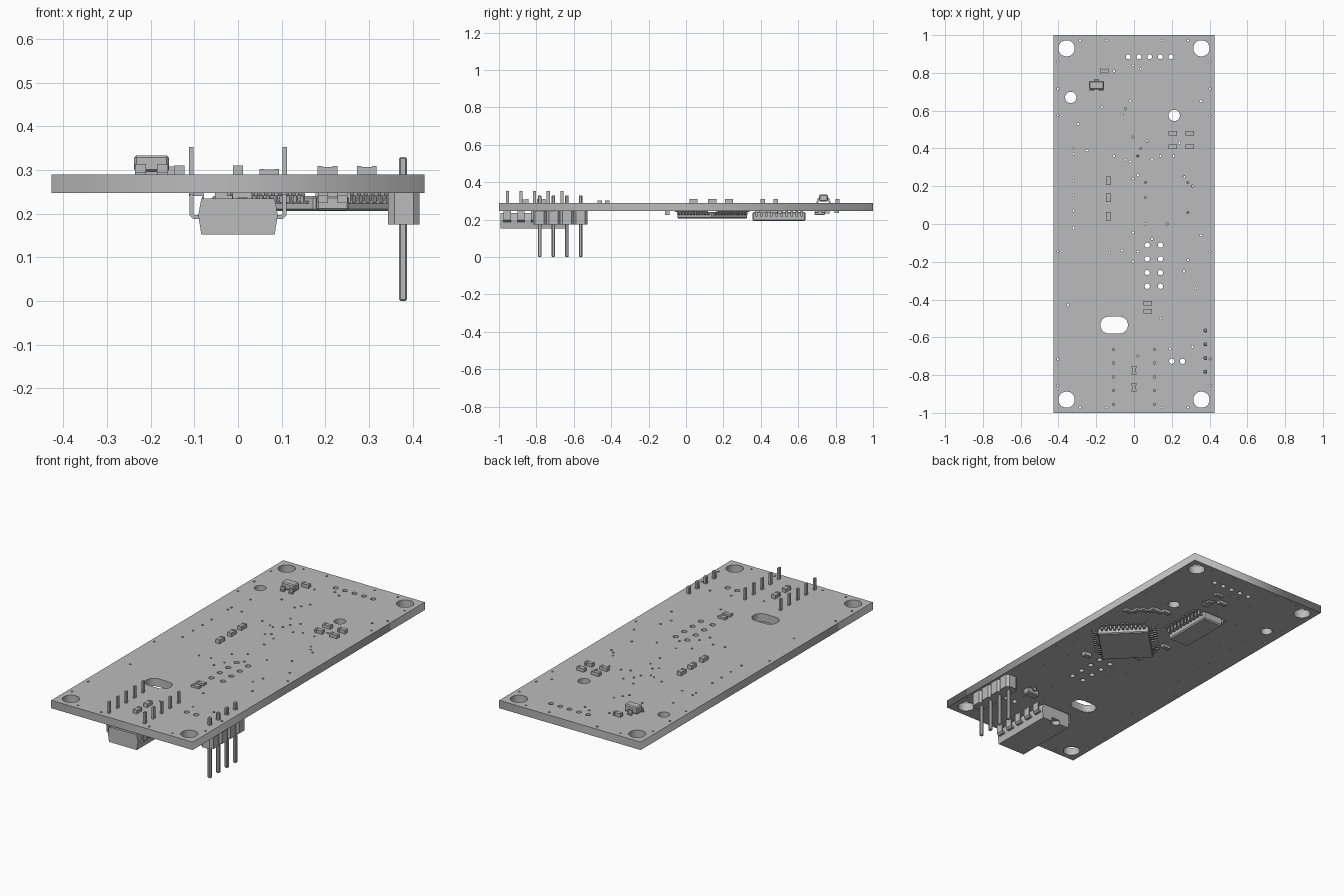
import bpy, bmesh, math
from mathutils import Matrix, Vector

if "Cube" in bpy.data.objects:
    bpy.data.objects.remove(bpy.data.objects["Cube"])

GREY = (0.5, 0.5, 0.5, 1)
grey = bpy.data.materials.new("plain_grey")
grey.use_nodes = True
grey.diffuse_color = GREY
grey.node_tree.nodes["Principled BSDF"].inputs["Base Color"].default_value = GREY

TOP, BOTTOM = 0.29, 0.247


def finish(name, bm, place=None):
    """Turn a bmesh into a named object, optionally moved by a matrix."""
    bmesh.ops.recalc_face_normals(bm, faces=bm.faces)
    mesh = bpy.data.meshes.new(name)
    bm.to_mesh(mesh)
    bm.free()
    mesh.materials.append(grey)
    obj = bpy.data.objects.new(name, mesh)
    bpy.context.collection.objects.link(obj)
    if place:
        mesh.transform(place)
    return obj


def box(bm, center, size, chamfer=0):
    made = bmesh.ops.create_cube(bm, size=1)["verts"]
    for v in made:
        v.co = Vector(center) + Vector(a * b for a, b in zip(v.co, size))
    if chamfer:
        edges = list({e for v in made for e in v.link_edges})
        bmesh.ops.bevel(bm, geom=edges, offset=chamfer, segments=1, affect="EDGES")


def prism(bm, outline, direction):
    """Extrude a closed list of points along a direction."""
    face = bm.faces.new([bm.verts.new(p) for p in outline])
    made = bmesh.ops.extrude_face_region(bm, geom=[face])["geom"]
    moved = [g for g in made if isinstance(g, bmesh.types.BMVert)]
    bmesh.ops.translate(bm, verts=moved, vec=direction)


# Circuit board: a filled curve outline with every hole as an inner loop
curve = bpy.data.curves.new("circuit_board", "CURVE")
curve.dimensions = "2D"
curve.fill_mode = "BOTH"
curve.extrude = (TOP - BOTTOM) / 2


def loop(points):
    spline = curve.splines.new("POLY")
    spline.points.add(len(points) - 1)
    for p, (x, y) in zip(spline.points, points):
        p.co = (x, y, 0, 1)
    spline.use_cyclic_u = True


def hole(x, y, radius, sides=16, stretch=0):
    points = []
    for i in range(sides):
        angle = math.tau * (i + 0.5) / sides
        shift = math.copysign(stretch, math.cos(angle))
        points.append((x + shift + radius * math.cos(angle), y + radius * math.sin(angle)))
    loop(points)


loop([(-0.427, -1), (0.427, -1), (0.427, 1), (-0.427, 1)])
for side in (-1, 1):
    for end in (-1, 1):
        hole(side * 0.357, end * 0.93, 0.043, sides=32)
    for y in (0.86, 0.715, 0.575, -0.145, -0.715, -0.855):
        hole(side * 0.403, y, 0.006, sides=8)
    for x in (-0.285, -0.145, 0.145, 0.285):
        hole(x, side * 0.972, 0.006, sides=8)
hole(-0.335, 0.67, 0.03, sides=24)
hole(0.213, 0.575, 0.03, sides=24)
hole(-0.105, -0.535, 0.045, sides=32, stretch=0.028)
for i in range(5):
    hole(-0.03 + i * 0.0565, 0.885, 0.013)
for i in range(4):
    for x in (0.07, 0.14):
        hole(x, -0.112 - i * 0.0725, 0.014)
for x in (0.2, 0.257):
    hole(x, -0.727, 0.014)

# Small vias, grouped as columns: x, then the heights along y
vias = {
    -0.32: (0.4, 0.37, 0.23, 0.15, -0.02), -0.25: (0.39,), -0.295: (0.53,),
    -0.17: (0.62,), -0.105: (0.81, 0.36), -0.065: (0.58, -0.14),
    -0.045: (0.34, 0.61), -0.02: (0.65, 0.33), -0.005: (0.84, 0.46, 0.24, -0.045, -0.2),
    0.02: (0.26, 0.36, -0.145, -0.7), 0.035: (0.82, 0.4), 0.06: (0.22, 0.14, 0.0),
    0.095: (0.34, -0.08), 0.14: (0.36, -0.5), 0.175: (0.0,), 0.21: (0.36,),
    0.265: (0.25, -0.25), 0.285: (0.22, 0.06, -0.19), 0.31: (0.2, -0.65),
    0.325: (-0.34,), 0.355: (0.65, -0.06), -0.35: (-0.43,), -0.32001: (0.07,),
    0.19: (-0.66,), -0.13: (-0.15,), 0.24: (0.43,), 0.07: (0.44,),
}
for x, heights in vias.items():
    for y in heights:
        hole(x, y, 0.006, sides=8)

board = bpy.data.objects.new("circuit_board", curve)
bpy.context.collection.objects.link(board)
board_mesh = bpy.data.meshes.new_from_object(board.evaluated_get(bpy.context.evaluated_depsgraph_get()))
bpy.data.objects.remove(board)
board_mesh.transform(Matrix.Translation((0, 0, (TOP + BOTTOM) / 2)))
board_mesh.materials.clear()
board_mesh.materials.append(grey)
board = bpy.data.objects.new("circuit_board", board_mesh)
bpy.context.collection.objects.link(board)


# Two-terminal parts: a body with slightly taller end caps
def terminal_part(name, x, y, height, along_x=True, under=False, length=0.045, width=0.024):
    bm = bmesh.new()
    box(bm, (0, 0, height * 0.45), (length * 0.6, width * 0.92, height * 0.9))
    for side in (-1, 1):
        box(bm, (side * length * 0.38, 0, height / 2), (length * 0.24, width, height))
    turn = Matrix.Rotation(0 if along_x else math.pi / 2, 4, "Z")
    flip = Matrix.Rotation(math.pi if under else 0, 4, "X")
    finish(name, bm, Matrix.Translation((x, y, BOTTOM if under else TOP)) @ turn @ flip)


for x in (0.205, 0.295):
    for y in (0.41, 0.48):
        terminal_part("top_capacitor", x, y, 0.019)
for y in (0.04, 0.14, 0.23):
    terminal_part("top_resistor", -0.135, y, 0.021, along_x=False)
for y in (-0.42, -0.462):
    terminal_part("front_resistor", 0.072, y, 0.012)
for y in (-0.775, -0.865):
    terminal_part("front_capacitor", 0, y, 0.02, along_x=False)
terminal_part("rear_capacitor", -0.157, 0.81, 0.02)
for i in range(4):
    terminal_part("under_resistor", 0.36 - i * 0.03, 0.38 + i * 0.03, 0.012, i % 2 == 0, True, 0.04)
for x, y, height in ((0.235, -0.1, 0.022), (0.01, 0.04, 0.012), (-0.03, 0.22, 0.015),
                     (0.24, 0.48, 0.016), (0.2, 0.5, 0.016), (0.037, 0.755, 0.015), (0.1, 0.805, 0.012)):
    terminal_part("under_capacitor", x, y, height, under=True)


# Flat chips: chamfered body with bent legs on the chosen sides
def chip(name, x, y, half, depth, legs, pitch, leg, turn=0.0, under=True, sides=(0, 2)):
    bm = bmesh.new()
    box(bm, (0, 0, depth / 2 + 0.003), (half[0] * 2, half[1] * 2, depth - 0.006), depth * 0.12)
    for side in sides:
        reach = half[side % 2]
        count = legs[side // 2] if len(sides) == 2 else legs[0]
        part = bmesh.new()
        for i in range(count):
            across = (i - (count - 1) / 2) * pitch
            box(part, (reach + leg * 0.2, across, depth * 0.5), (leg * 0.5, pitch * 0.5, 0.005))
            box(part, (reach + leg * 0.45, across, depth * 0.27), (0.005, pitch * 0.5, depth * 0.5))
            box(part, (reach + leg * 0.7, across, 0.003), (leg * 0.6, pitch * 0.5, 0.006))
        part.transform(Matrix.Rotation(side * math.pi / 2, 4, "Z"))
        temp = bpy.data.meshes.new("legs")
        part.to_mesh(temp)
        part.free()
        bm.from_mesh(temp)
        bpy.data.meshes.remove(temp)
    flip = Matrix.Rotation(math.pi if under else 0, 4, "X")
    spot = Matrix.Translation((x, y, BOTTOM if under else TOP))
    finish(name, bm, spot @ Matrix.Rotation(turn, 4, "Z") @ flip)


chip("square_chip", 0.175, 0.14, (0.134, 0.134), 0.041, (11,), 0.022, 0.033,
     turn=math.pi / 4, sides=range(4))
chip("narrow_chip", 0, 0.4975, (0.062, 0.142), 0.055, (10, 10), 0.027, 0.04)
chip("top_transistor", -0.198, 0.735, (0.023, 0.04), 0.044, (1, 2), 0.05, 0.014, turn=math.pi / 2, under=False)
chip("under_transistor", 0.1, 0.715, (0.016, 0.028), 0.022, (1, 2), 0.035, 0.014)
chip("header_transistor", 0.217, -0.57, (0.02, 0.037), 0.04, (1, 2), 0.045, 0.014, turn=math.pi / 2)

# Large through-hole package with an end notch
DIP_FRONT, DIP_REAR = -0.992, -0.632
bm = bmesh.new()
half_outline = [(0.084, 0.152), (0.091, 0.197), (0.084, 0.235)]
outline = half_outline + [(-x, z) for x, z in reversed(half_outline)]
prism(bm, [(x, DIP_FRONT, z) for x, z in outline], (0, DIP_REAR - DIP_FRONT, 0))
package = finish("large_package", bm)
bm = bmesh.new()
bmesh.ops.create_cone(bm, cap_ends=True, segments=24, radius1=0.024, radius2=0.024, depth=0.06,
                      matrix=Matrix.Translation((0, DIP_REAR, 0.145)))
cutter = finish("notch_cutter", bm)
cutter.hide_render = True
cut = package.modifiers.new("notch", "BOOLEAN")
cut.operation = "DIFFERENCE"
cut.object = cutter
bpy.context.view_layer.objects.active = package
bpy.ops.object.modifier_apply(modifier=cut.name)
bpy.data.objects.remove(cutter)

# Bent package legs: wide shoulder, then a thin pin through the board
bm = bmesh.new()
for side in (-1, 1):
    for i in range(5):
        y = -0.955 + i * 0.0728
        bend = [(0.085, 0.188), (0.102, 0.188), (0.111, 0.197), (0.111, 0.245),
                (0.102, 0.245), (0.102, 0.2), (0.099, 0.197), (0.085, 0.197)]
        prism(bm, [(side * x, y - 0.02, z) for x, z in bend], (0, 0.04, 0))
        box(bm, (side * 0.1075, y, 0.297), (0.01, 0.017, 0.112))
finish("package_legs", bm)

# Pin header: four chamfered blocks with long square pins
bm, pins = bmesh.new(), bmesh.new()
for i in range(4):
    y = -0.782 + i * 0.0728
    wide, narrow, deep, short = 0.036, 0.022, 0.0364, 0.024
    corners = [(wide, short), (narrow, deep), (-narrow, deep), (-wide, short)]
    ring = corners + [(-a, -b) for a, b in corners]
    prism(bm, [(0.38 + a, y + b, 0.175) for a, b in ring], (0, 0, BOTTOM - 0.175))
    box(pins, (0.378, y, 0.165), (0.019, 0.019, 0.33), 0.004)
finish("header_housing", bm)
finish("header_pins", pins)
